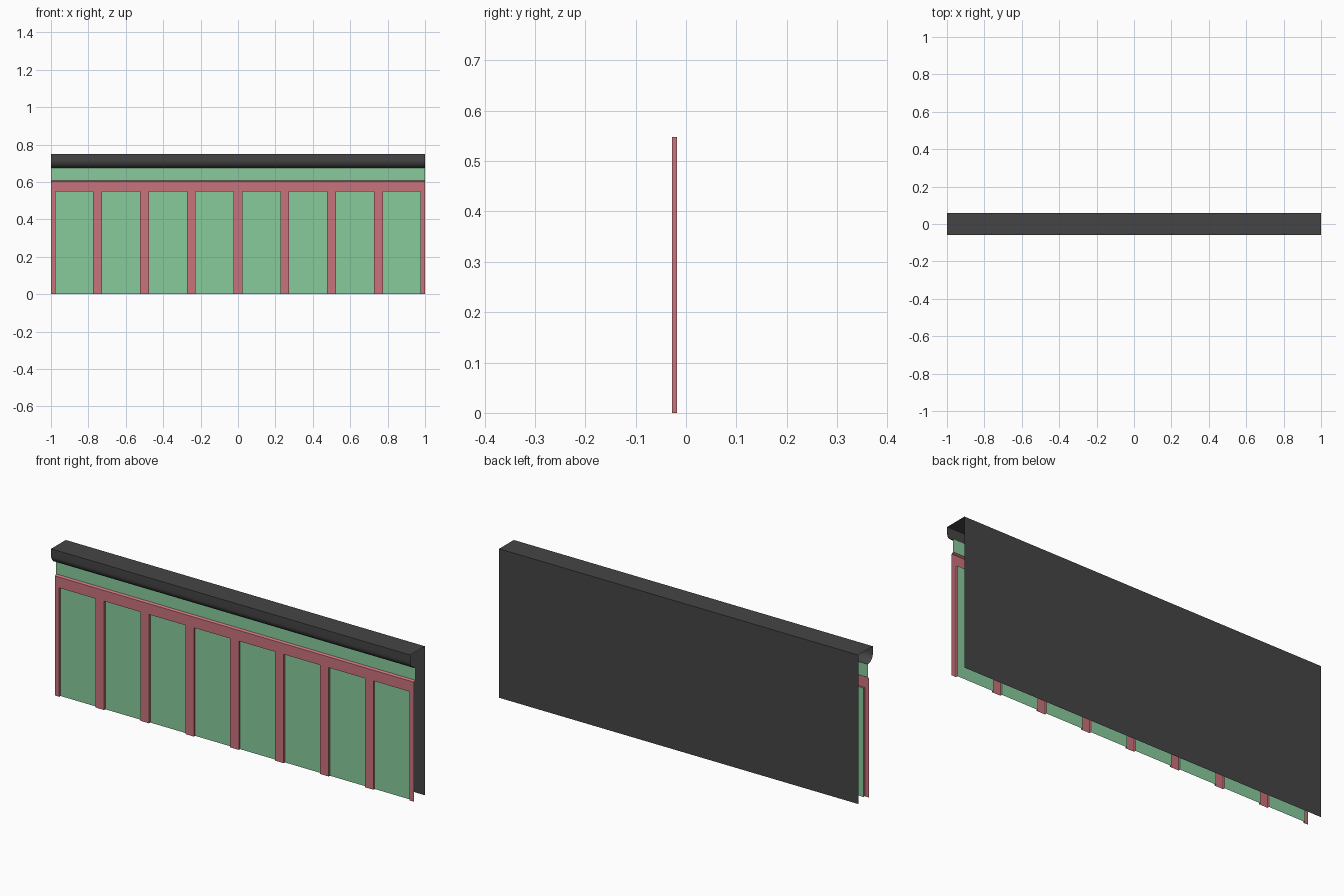
import bpy, bmesh, math
from mathutils import Vector

if "Cube" in bpy.data.objects:
    bpy.data.objects.remove(bpy.data.objects["Cube"])

HALF_X, HALF_Y, TOP = 1.0, 0.058, 0.75
PANEL_Y, FRAME_Y = -0.018, -0.028
OPEN_TOP, RAIL_TOP, LIP_TOP, STRIP_TOP = 0.548, 0.602, 0.608, 0.674
STILE_HALF, PITCH = 0.024, 0.25


def material(name, rgb):
    m = bpy.data.materials.new(name)
    m.diffuse_color = (*rgb, 1)
    m.use_nodes = True
    m.node_tree.nodes["Principled BSDF"].inputs["Base Color"].default_value = m.diffuse_color
    return m


def sweep(bm, profile, offset):
    """Sweep an open profile along an offset, leaving the ends open."""
    v = Vector(offset)
    a = [bm.verts.new(p) for p in profile]
    b = [bm.verts.new(Vector(p) + v) for p in profile]
    for i in range(len(a) - 1):
        bm.faces.new((a[i], b[i], b[i + 1], a[i + 1]))


def across(bm, yz, x0=-HALF_X, x1=HALF_X):
    """Sweep a (y, z) profile from x1 back to x0."""
    sweep(bm, [(x1, y, z) for y, z in yz], (x0 - x1, 0, 0))


def finish(bm, name, mat):
    bmesh.ops.remove_doubles(bm, verts=bm.verts, dist=1e-5)
    me = bpy.data.meshes.new(name)
    bm.to_mesh(me)
    bm.free()
    me.materials.append(mat)
    ob = bpy.data.objects.new(name, me)
    bpy.context.collection.objects.link(ob)
    return ob


dark = material("dark_wood", (0.06, 0.06, 0.06))
green = material("green_paint", (0.25, 0.6, 0.33))
red = material("red_paint", (0.58, 0.17, 0.2))

# Back sheet, top ledge and quarter-round cap moulding in one profile
r = PANEL_Y + HALF_Y
arc = [(PANEL_Y - r * math.cos(t), STRIP_TOP + r - r * math.sin(t))
       for t in (math.pi / 2 * i / 8 for i in range(9))]
bm = bmesh.new()
across(bm, [(HALF_Y, 0), (HALF_Y, TOP), (-HALF_Y, TOP)] + arc)
cap = finish(bm, "back_and_cap_moulding", dark)
bpy.context.view_layer.objects.active = cap
cap.select_set(True)
bpy.ops.object.shade_smooth_by_angle(angle=math.radians(30))

# Openings between the stiles
openings = [(-1 + PITCH * i + STILE_HALF, -1 + PITCH * (i + 1) - STILE_HALF)
            for i in range(8)]

# Recessed panels and the frieze strip above the rail
bm = bmesh.new()
across(bm, [(PANEL_Y, STRIP_TOP), (PANEL_Y, LIP_TOP)])
for x0, x1 in openings:
    across(bm, [(PANEL_Y, OPEN_TOP), (PANEL_Y, 0)], x0, x1)
finish(bm, "recessed_panels", green)

# Raised frame: rail with sloped lip, stile faces, opening reveals
bm = bmesh.new()
across(bm, [(PANEL_Y, LIP_TOP), (FRAME_Y, RAIL_TOP), (FRAME_Y, OPEN_TOP)])
for i in range(9):
    c = -1 + PITCH * i
    across(bm, [(FRAME_Y, OPEN_TOP), (FRAME_Y, 0)],
           max(-HALF_X, c - STILE_HALF), min(HALF_X, c + STILE_HALF))
for x0, x1 in openings:
    sweep(bm, [(x0, FRAME_Y, 0), (x0, FRAME_Y, OPEN_TOP),
               (x1, FRAME_Y, OPEN_TOP), (x1, FRAME_Y, 0)],
          (0, PANEL_Y - FRAME_Y, 0))
finish(bm, "rail_and_stiles", red)
